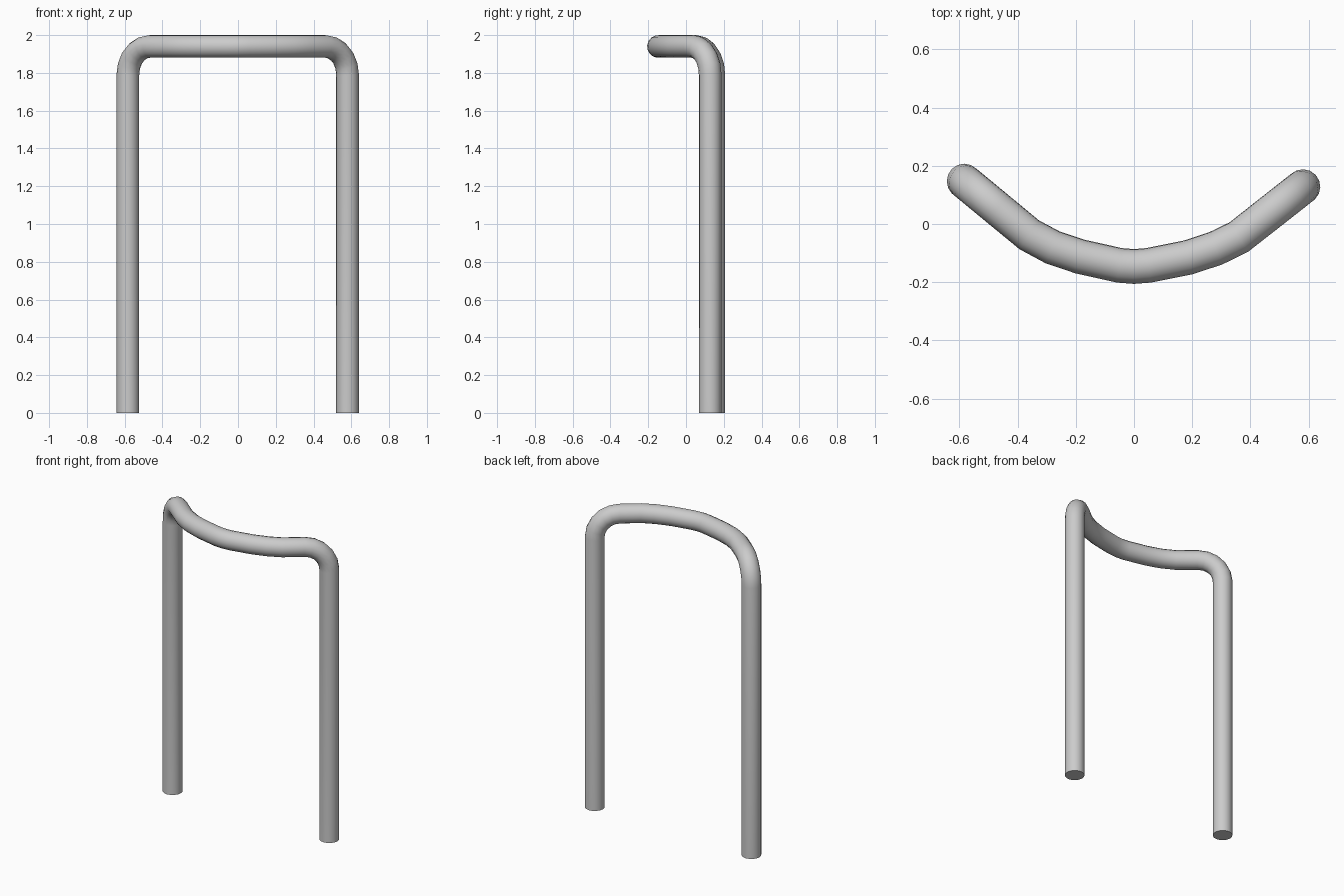
import bpy, bmesh, math
from mathutils import Vector

if "Cube" in bpy.data.objects:
    bpy.data.objects.remove(bpy.data.objects["Cube"])

RADIUS, TOP_Z, BEND = 0.06, 1.94, 0.15


def leg_and_bend(foot, inner):
    """Leg from the floor, then a rounded elbow heading towards `inner`."""
    foot, inner = Vector(foot), Vector(inner)
    d = (inner - foot).normalized()
    pts = [(foot.x, foot.y, 0)]
    for i in range(6):
        a = math.radians(90) * i / 5
        p = foot + d * BEND * (1 - math.cos(a))
        pts.append((p.x, p.y, TOP_Z - BEND + BEND * math.sin(a)))
    return pts


# Centre line: left leg, bowed top rail, right leg
rail = [(-0.36, -0.037), (-0.28, -0.08), (-0.185, -0.112), (-0.05, -0.142), (0, -0.146),
        (0.05, -0.142), (0.185, -0.115), (0.28, -0.084), (0.36, -0.045)]
path = leg_and_bend((-0.583, 0.147), rail[0])
path += [(x, y, TOP_Z) for x, y in rail]
path += reversed(leg_and_bend((0.58, 0.128), rail[-1]))

# Round tube swept along the centre line
curve = bpy.data.curves.new("bent_tube_rail", 'CURVE')
curve.dimensions = '3D'
curve.bevel_depth = RADIUS
curve.bevel_resolution = 6
curve.use_fill_caps = True
spline = curve.splines.new('POLY')
spline.points.add(len(path) - 1)
for point, co in zip(spline.points, path):
    point.co = (*co, 1)
tube = bpy.data.objects.new("bent_tube_rail", curve)
bpy.context.collection.objects.link(tube)

# Mesh with welded, sharp-edged end caps
bpy.context.view_layer.objects.active = tube
tube.select_set(True)
bpy.ops.object.convert(target='MESH')
bm = bmesh.new()
bm.from_mesh(tube.data)
bmesh.ops.remove_doubles(bm, verts=bm.verts, dist=0.0005)
bmesh.ops.recalc_face_normals(bm, faces=bm.faces)
bm.to_mesh(tube.data)
bm.free()
bpy.ops.object.shade_smooth_by_angle(angle=math.radians(40))
